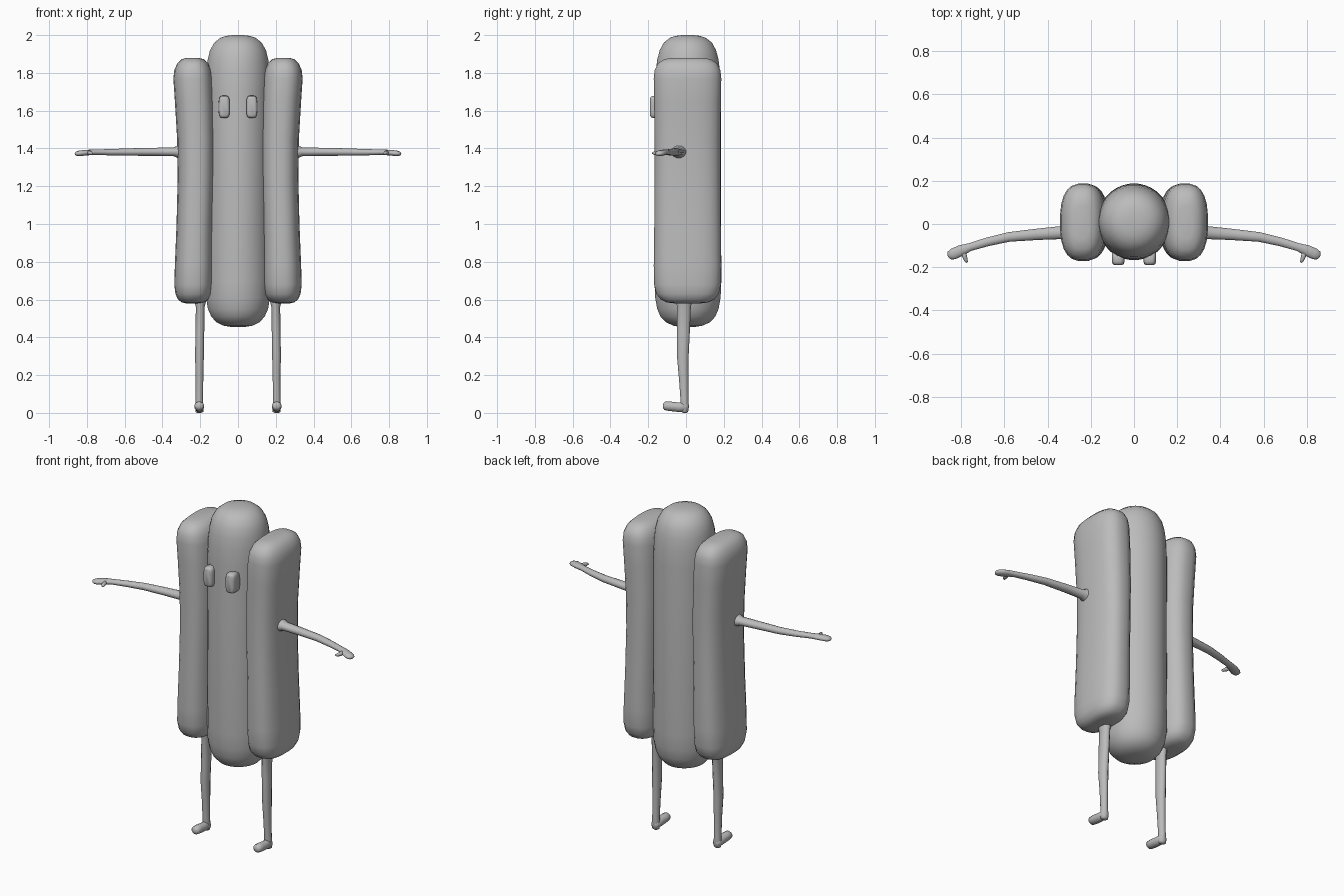
import bpy, bmesh, math
from mathutils import Vector

grey = bpy.data.materials.new("plain grey")
grey.diffuse_color = (0.5, 0.5, 0.5, 1)


def loft(name, rings, smooth=True):
    """Skin a list of rings (lists of points) into one closed solid."""
    bm = bmesh.new()
    loops = [[bm.verts.new(p) for p in r] for r in rings]
    n = len(loops[0])
    for a, b in zip(loops, loops[1:]):
        for i in range(n):
            j = (i + 1) % n
            bm.faces.new((a[i], a[j], b[j], b[i]))
    bm.faces.new(loops[0][::-1])
    bm.faces.new(loops[-1])
    bmesh.ops.recalc_face_normals(bm, faces=bm.faces[:])
    for f in bm.faces:
        f.smooth = smooth
    me = bpy.data.meshes.new(name)
    bm.to_mesh(me)
    bm.free()
    me.materials.append(grey)
    ob = bpy.data.objects.new(name, me)
    bpy.context.collection.objects.link(ob)
    return ob


def oval(c, u, v, n=24, power=2.0):
    """Superellipse ring around c with half-axis vectors u and v."""
    pts = []
    for i in range(n):
        a = 2 * math.pi * (i + 0.5) / n
        ca, sa = math.cos(a), math.sin(a)
        e = 2 / power
        pts.append(Vector(c) + Vector(u) * math.copysign(abs(ca) ** e, ca)
                   + Vector(v) * math.copysign(abs(sa) ** e, sa))
    return pts


def tube(name, path, up, n=12):
    """Limb along a path of (x, y, z, half_side, half_up)."""
    pts = [Vector(p[:3]) for p in path]
    rings = []
    for i, p in enumerate(path):
        t = (pts[min(i + 1, len(pts) - 1)] - pts[max(i - 1, 0)]).normalized()
        side = t.cross(Vector(up)).normalized()
        top = side.cross(t)
        rings.append(oval(pts[i], side * p[3], top * p[4], n))
    return loft(name, rings)


# Sausage: (height, half width, half depth)
sausage = [(0.455, 0.035, 0.035), (0.461, 0.075, 0.075), (0.48, 0.115, 0.118),
           (0.51, 0.142, 0.146), (0.55, 0.16, 0.163), (0.61, 0.17, 0.174),
           (0.70, 0.172, 0.178), (1.2, 0.168, 0.176), (1.7, 0.17, 0.176),
           (1.80, 0.168, 0.172), (1.87, 0.161, 0.163), (1.92, 0.149, 0.15),
           (1.96, 0.126, 0.128), (1.985, 0.095, 0.097), (1.996, 0.062, 0.064),
           (2.0, 0.03, 0.03)]
loft("sausage", [oval((0, 0.01, z), (w, 0, 0), (0, d, 0), 32) for z, w, d in sausage])

# Bun halves: (height, inner x, outer x, half depth)
bun = [(0.58, 0.205, 0.275, 0.07), (0.585, 0.18, 0.298, 0.11),
       (0.60, 0.155, 0.318, 0.142), (0.63, 0.138, 0.332, 0.166),
       (0.68, 0.132, 0.338, 0.178), (0.78, 0.13, 0.335, 0.18),
       (1.0, 0.129, 0.326, 0.177), (1.25, 0.122, 0.32, 0.175),
       (1.45, 0.12, 0.323, 0.175), (1.65, 0.125, 0.335, 0.178),
       (1.77, 0.132, 0.343, 0.18), (1.815, 0.14, 0.338, 0.175),
       (1.85, 0.157, 0.322, 0.158), (1.872, 0.18, 0.3, 0.125),
       (1.88, 0.21, 0.272, 0.08)]

for s, tag in ((-1, "left"), (1, "right")):
    loft(tag + "_bun", [oval((s * (a + b) / 2, 0.008, z), ((b - a) / 2, 0, 0),
                             (0, d, 0), 24, 2.6) for z, a, b, d in bun])

    # Arm, flaring where it meets the bun and ending in a mitten hand
    arm = [(0.27, -0.035, 1.382, 0.055, 0.055), (0.315, -0.038, 1.382, 0.04, 0.036),
           (0.34, -0.04, 1.382, 0.031, 0.024), (0.45, -0.048, 1.382, 0.027, 0.022),
           (0.58, -0.06, 1.381, 0.023, 0.02), (0.68, -0.083, 1.38, 0.021, 0.017),
           (0.76, -0.107, 1.38, 0.019, 0.015), (0.80, -0.122, 1.378, 0.026, 0.015),
           (0.838, -0.139, 1.374, 0.027, 0.015), (0.855, -0.146, 1.372, 0.02, 0.011),
           (0.861, -0.149, 1.371, 0.008, 0.006)]
    tube(tag + "_arm", [(s * p[0],) + p[1:] for p in arm], (0, 0, 1))

    # Thumb and curled finger tip
    thumb = [(0.79, -0.125, 1.378, 0.012, 0.012), (0.785, -0.15, 1.376, 0.012, 0.012),
             (0.778, -0.17, 1.375, 0.009, 0.009), (0.772, -0.178, 1.375, 0.004, 0.004)]
    tube(tag + "_thumb", [(s * p[0],) + p[1:] for p in thumb], (0, 0, 1), 8)

    # Leg with the foot bent forward
    leg = [(0.20, -0.01, 0.68, 0.045, 0.055), (0.20, -0.01, 0.60, 0.034, 0.044),
           (0.20, -0.011, 0.56, 0.024, 0.038), (0.202, -0.014, 0.42, 0.024, 0.035),
           (0.204, -0.017, 0.30, 0.024, 0.032), (0.204, -0.012, 0.18, 0.021, 0.026),
           (0.205, -0.008, 0.07, 0.02, 0.022), (0.205, -0.006, 0.03, 0.022, 0.022),
           (0.205, -0.006, 0.006, 0.022, 0.018), (0.205, -0.006, 0.0, 0.012, 0.01)]
    tube(tag + "_leg", [(s * p[0],) + p[1:] for p in leg], (0, 1, 0))
    foot = [(0.205, 0.014, 0.03, 0.012, 0.014), (0.205, 0.004, 0.03, 0.023, 0.027),
            (0.205, -0.04, 0.03, 0.024, 0.026), (0.205, -0.085, 0.035, 0.027, 0.026),
            (0.205, -0.112, 0.037, 0.025, 0.023), (0.205, -0.122, 0.038, 0.014, 0.013)]
    tube(tag + "_foot", [(s * p[0],) + p[1:] for p in foot], (0, 0, 1))

    # Raised rounded eye
    eye = [(-0.12, 0.03, 0.06), (-0.174, 0.029, 0.059), (-0.185, 0.026, 0.055),
           (-0.19, 0.018, 0.046)]
    loft(tag + "_eye", [oval((s * 0.073, y, 1.62), (w, 0, 0), (0, 0, h), 20, 4)
                        for y, w, h in eye])
